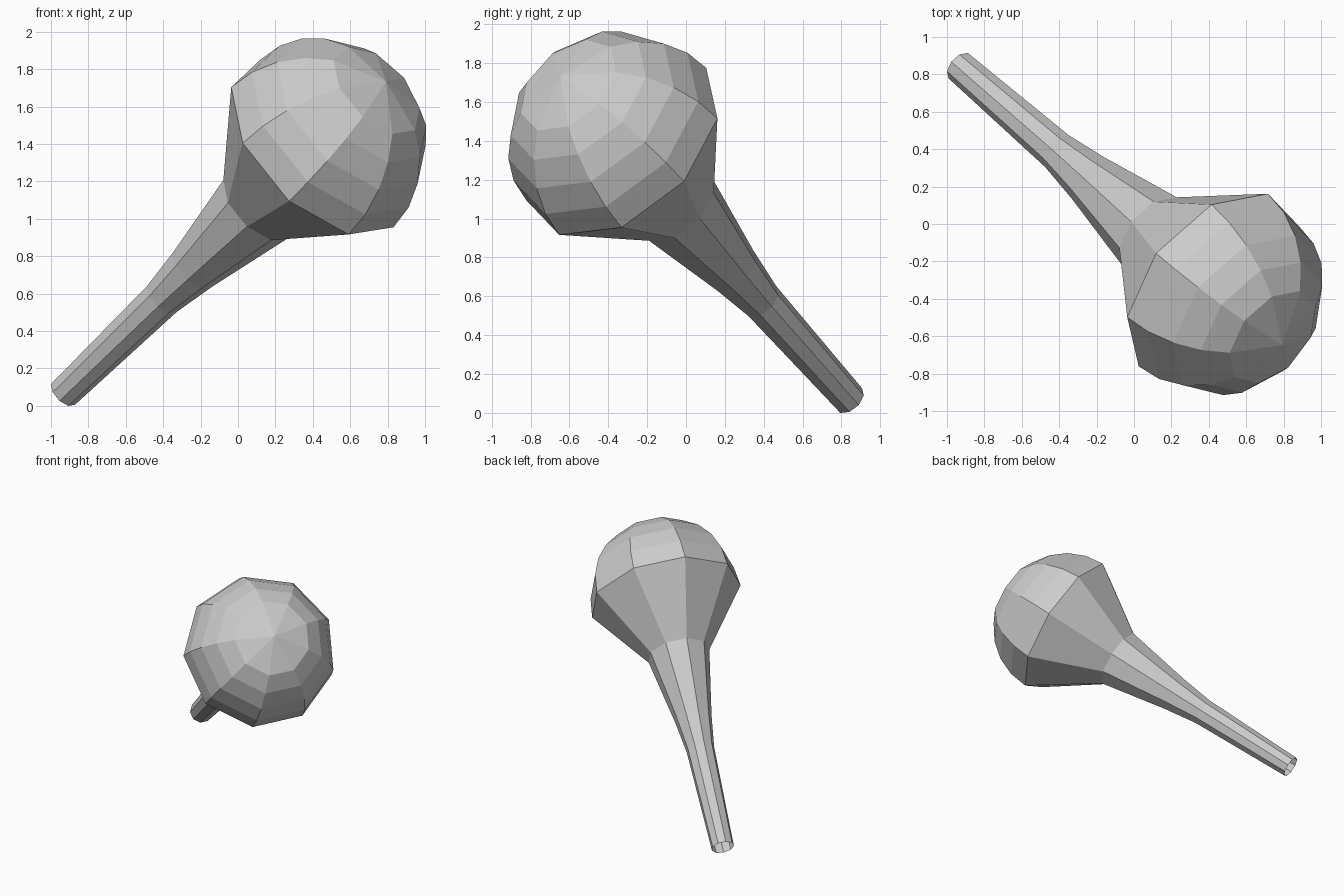
import bpy, bmesh
from math import sin, cos, pi, radians
from mathutils import Vector, Matrix

if "Cube" in bpy.data.objects:
    bpy.data.objects.remove(bpy.data.objects["Cube"])

SIDES = 9
BASE = Vector((-0.932, 0.842, 0.068))        # centre of the open handle end
POLE = Vector((0.791, -0.647, 1.733))        # tip of the round head
LENGTH = (POLE - BASE).length

# Profile as (distance along the axis, radius): handle, flare, then domed head
profile = [(0, 0.087), (0.867, 0.108), (1.14, 0.143), (1.705, 0.24)]
head_t, head_r = 2.22, 0.588
for a in (0, 15, 30, 45, 60):
    a = radians(a)
    profile.append((head_t + (LENGTH - head_t) * sin(a), head_r * cos(a)))

# Tilted frame: local z runs along the handle, local x points at one corner
axis = (POLE - BASE).normalized()
corner = Vector((0.293, 0.493, 0.137))
side = (corner - axis * corner.dot(axis)).normalized()
up = axis.cross(side)

bm = bmesh.new()
rings = []
for t, r in profile:
    ring = []
    for i in range(SIDES):
        a = 2 * pi * i / SIDES
        ring.append(bm.verts.new(BASE + axis * t + side * r * cos(a) + up * r * sin(a)))
    rings.append(ring)

# Walls between rings, then a fan closing the head
for lo, hi in zip(rings, rings[1:]):
    for i in range(SIDES):
        j = (i + 1) % SIDES
        bm.faces.new((lo[i], lo[j], hi[j], hi[i]))
tip = bm.verts.new(POLE)
for i in range(SIDES):
    bm.faces.new((rings[-1][i], rings[-1][(i + 1) % SIDES], tip))

mesh = bpy.data.meshes.new("round_head_with_handle")
bm.to_mesh(mesh)
bm.free()
obj = bpy.data.objects.new("round_head_with_handle", mesh)
bpy.context.collection.objects.link(obj)
